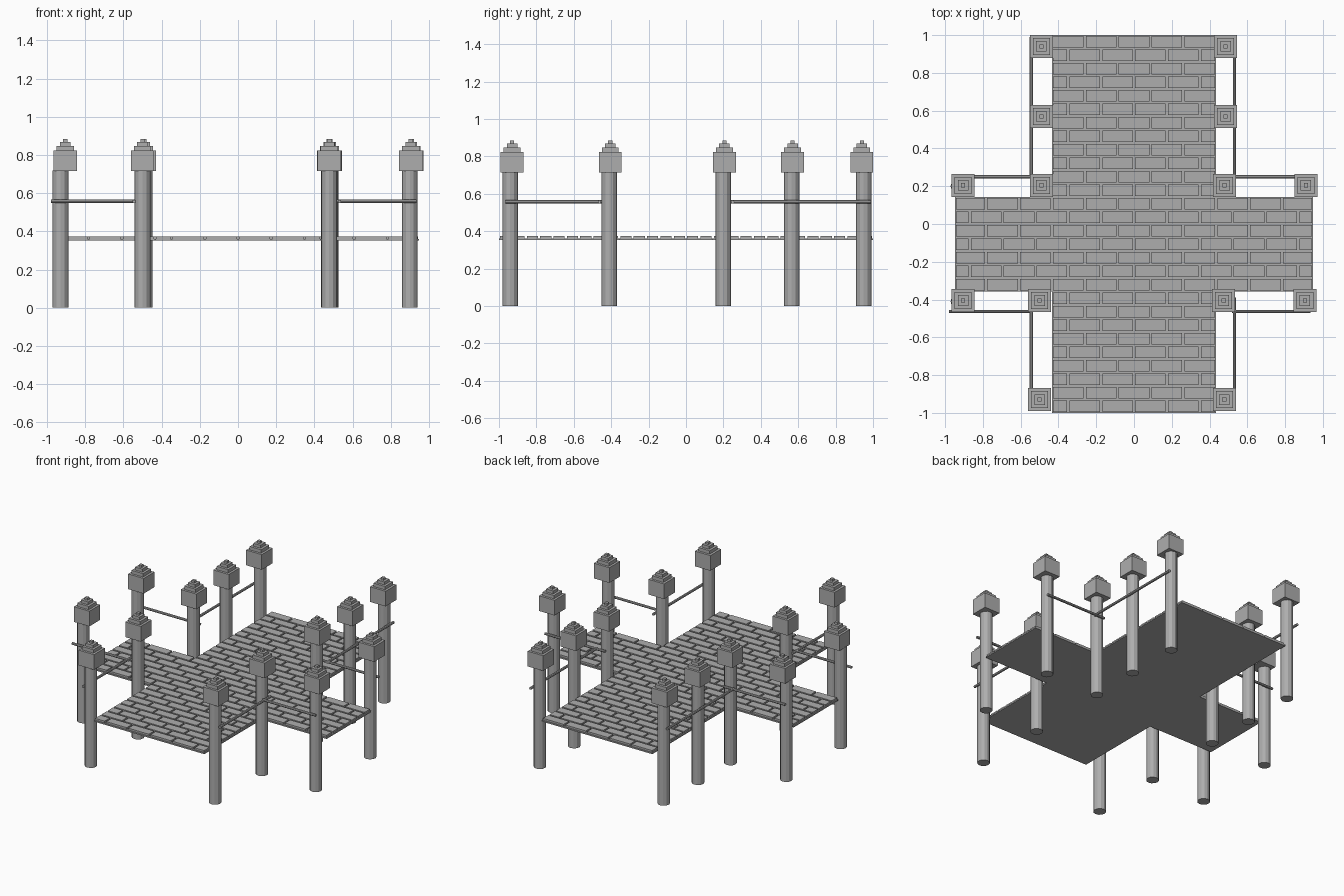
import bpy
import bmesh
from mathutils import Matrix, Vector

old = bpy.data.objects.get("Cube")
if old:
    bpy.data.objects.remove(old, do_unlink=True)

stone = bpy.data.materials.new("stone_grey")
stone.use_nodes = True
GREY = (0.42, 0.42, 0.42, 1)
stone.diffuse_color = GREY
stone.node_tree.nodes["Principled BSDF"].inputs["Base Color"].default_value = GREY


def finish(bm, name):
    bmesh.ops.recalc_face_normals(bm, faces=bm.faces)
    mesh = bpy.data.meshes.new(name)
    bm.to_mesh(mesh)
    bm.free()
    mesh.materials.append(stone)
    obj = bpy.data.objects.new(name, mesh)
    bpy.context.collection.objects.link(obj)
    return obj


def box(bm, lo, hi):
    lo, hi = Vector(lo), Vector(hi)
    m = Matrix.Translation((lo + hi) / 2) @ Matrix.Diagonal((*(hi - lo), 1))
    bmesh.ops.create_cube(bm, size=1, matrix=m)


# Cross-shaped deck slab
WALK, ARM, ROWS = 0.435, 0.948, 28
PITCH, BRICK, GAP = 2 / ROWS, 0.174, 0.006
ARM_ROWS = range(12, 19)
arm_back, arm_front = 1 - 12 * PITCH, 1 - 19 * PITCH
half = [(WALK, -1), (WALK, arm_front), (ARM, arm_front),
        (ARM, arm_back), (WALK, arm_back), (WALK, 1)]
outline = half + [(-x, y) for x, y in reversed(half)]
bm = bmesh.new()
face = bm.faces.new([bm.verts.new((x, y, 0.352)) for x, y in outline])
top = bmesh.ops.extrude_face_region(bm, geom=[face])["geom"]
bmesh.ops.translate(bm, vec=(0, 0, 0.009),
                    verts=[g for g in top if isinstance(g, bmesh.types.BMVert)])
finish(bm, "deck_slab")

# Paving in running bond, alternate rows shifted by half a brick
bm = bmesh.new()
for row in range(ROWS):
    reach = ARM if row in ARM_ROWS else WALK
    y = 1 - row * PITCH
    shift = BRICK / 2 if row % 2 else 0
    for i in range(-7, 8):
        x0 = max(-reach, (i - 0.5) * BRICK + shift)
        x1 = min(reach, (i + 0.5) * BRICK + shift)
        if x1 - x0 > 0.03:
            box(bm, (x0 + GAP, y - PITCH + GAP, 0.36), (x1 - GAP, y - GAP, 0.374))
finish(bm, "paving_bricks")

# Posts with stepped caps: cap centre x, y and post offset x, y
POSTS = [(-0.49, 0.94, 0, 0.01), (0.485, 0.94, 0, 0.01),
         (-0.49, 0.57, 0, -0.005), (0.485, 0.57, 0, -0.005),
         (-0.905, 0.205, -0.025, -0.005), (-0.49, 0.205, 0, -0.005),
         (0.48, 0.205, 0, -0.005), (0.91, 0.205, -0.01, -0.005),
         (-0.905, -0.405, -0.025, -0.005), (-0.5, -0.405, 0, -0.005),
         (0.475, -0.405, 0, -0.005), (0.905, -0.405, -0.005, -0.005),
         (-0.5, -0.93, 0, -0.01), (0.478, -0.93, 0, -0.01)]
TIERS = [(0.061, 0.715, 0.823), (0.045, 0.823, 0.847),
         (0.028, 0.847, 0.868), (0.011, 0.868, 0.884)]
for n, (x, y, dx, dy) in enumerate(POSTS, 1):
    bm = bmesh.new()
    bmesh.ops.create_cone(bm, cap_ends=True, segments=12, radius1=0.041, radius2=0.041,
                          depth=0.72, matrix=Matrix.Translation((x + dx, y + dy, 0.36)))
    finish(bm, f"post_{n}")
    bm = bmesh.new()
    for r, z0, z1 in TIERS:
        box(bm, (x - r, y - r, z0), (x + r, y + r, z1))
    finish(bm, f"post_cap_{n}")


# Thin round rails outside the posts
def rail(name, a, b):
    a, b = Vector((*a, 0.557)), Vector((*b, 0.557))
    d = b - a
    m = Matrix.Translation((a + b) / 2) @ d.to_track_quat('Z', 'Y').to_matrix().to_4x4()
    bm = bmesh.new()
    bmesh.ops.create_cone(bm, cap_ends=True, segments=8, radius1=0.009, radius2=0.009,
                          depth=d.length, matrix=m)
    finish(bm, name)


rail("rail_back_right_long", (-0.545, 0.24), (-0.545, 0.99))
rail("rail_back_left_long", (0.532, 0.24), (0.532, 0.99))
rail("rail_back_right_arm", (-0.955, 0.25), (-0.47, 0.25))
rail("rail_back_left_arm", (0.46, 0.25), (0.935, 0.25))
rail("rail_front_right_arm", (-0.98, -0.463), (-0.535, -0.463))
rail("rail_front_left_arm", (0.52, -0.463), (0.935, -0.463))
rail("rail_front_right_long", (-0.545, -0.42), (-0.545, -0.965))
rail("rail_front_left_long", (0.532, -0.39), (0.532, -0.965))
